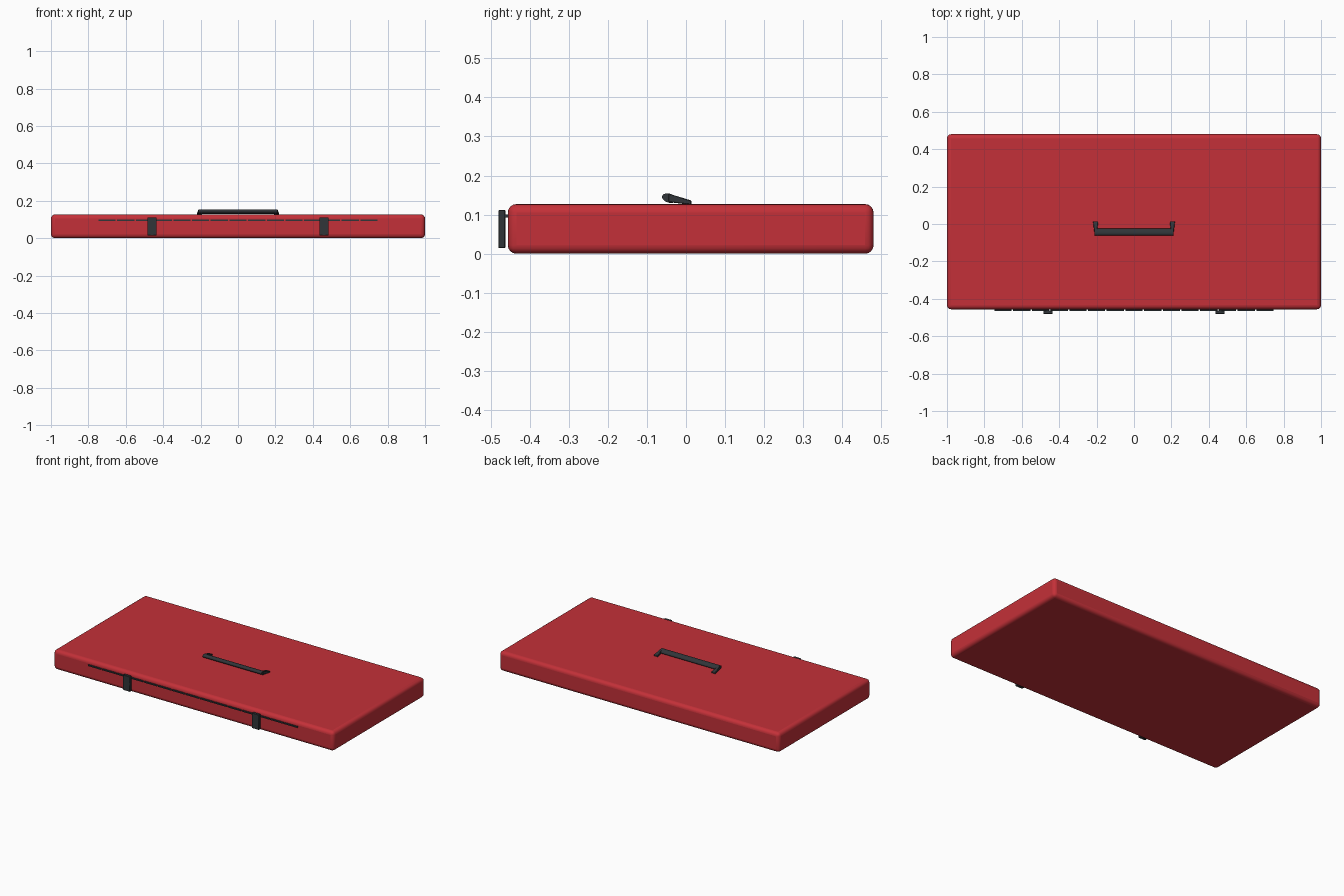
import bpy, bmesh, math
from mathutils import Matrix

if "Cube" in bpy.data.objects:
    bpy.data.objects.remove(bpy.data.objects["Cube"])


def material(name, color):
    m = bpy.data.materials.new(name)
    m.diffuse_color = color
    m.use_nodes = True
    m.node_tree.nodes["Principled BSDF"].inputs["Base Color"].default_value = m.diffuse_color
    return m


red = material("red_shell", (0.55, 0.03, 0.04, 1))
dark = material("dark_hardware", (0.03, 0.035, 0.04, 1))


def finish(obj, mat, bevel=0, segments=2):
    obj.data.materials.append(mat)
    if bevel:
        b = obj.modifiers.new("bevel", 'BEVEL')
        b.width, b.segments = bevel, segments
    bpy.ops.object.select_all(action='DESELECT')
    obj.select_set(True)
    bpy.context.view_layer.objects.active = obj
    bpy.ops.object.shade_smooth_by_angle(angle=math.radians(35))
    return obj


def box(name, lo, hi, mat, bevel=0, segments=2):
    bpy.ops.mesh.primitive_cube_add(size=1)
    obj = bpy.context.object
    obj.name = name
    size = [h - l for l, h in zip(lo, hi)]
    mid = [(h + l) / 2 for l, h in zip(lo, hi)]
    obj.data.transform(Matrix.Translation(mid) @ Matrix.Diagonal((*size, 1)))
    return finish(obj, mat, bevel, segments)


# Case body with rounded edges
box("case_body", (-1, -0.456, 0), (1, 0.48, 0.127), red, 0.022, 4)

# Segmented seam strip along the front
n, pitch, gap = 15, 0.1, 0.008
for i in range(n):
    x = -0.75 + i * pitch
    box(f"seam_segment_{i + 1}", (x + gap / 2, -0.464, 0.092),
        (x + pitch - gap / 2, -0.452, 0.1), dark)

# Front latches
for side, x in (("left", -0.46), ("right", 0.46)):
    box(f"latch_{side}", (x - 0.025, -0.48, 0.014),
        (x + 0.025, -0.462, 0.112), dark, 0.002, 1)

# Handle grip: flattened round bar, tilted with the handle
tilt = math.radians(-17)
bpy.ops.mesh.primitive_cylinder_add(vertices=20, radius=1, depth=1)
grip = bpy.context.object
grip.name = "handle_grip"
grip.data.transform(Matrix.Translation((0, -0.043, 0.142))
                    @ Matrix.Rotation(tilt, 4, 'X')
                    @ Matrix.Diagonal((0.42, 0.019, 0.0115, 1))
                    @ Matrix.Rotation(math.pi / 2, 4, 'Y'))
finish(grip, dark)

# Handle arms: flare outward from the grip down to the lid
for side, s in (("left", -1), ("right", 1)):
    bm = bmesh.new()
    rings = []
    for y, zlo, zhi, xin, xout in ((-0.045, 0.132, 0.154, 0.199, 0.212),
                                   (0.014, 0.125, 0.136, 0.191, 0.219)):
        rings.append([bm.verts.new((s * x, y, z)) for x, z in
                      ((xin, zlo), (xout, zlo), (xout, zhi), (xin, zhi))])
    for r in rings:
        bm.faces.new(r)
    for k in range(4):
        j = (k + 1) % 4
        bm.faces.new((rings[0][k], rings[0][j], rings[1][j], rings[1][k]))
    bmesh.ops.recalc_face_normals(bm, faces=bm.faces)
    mesh = bpy.data.meshes.new(f"handle_arm_{side}")
    bm.to_mesh(mesh)
    bm.free()
    arm = bpy.data.objects.new(f"handle_arm_{side}", mesh)
    bpy.context.collection.objects.link(arm)
    finish(arm, dark, 0.002, 1)
